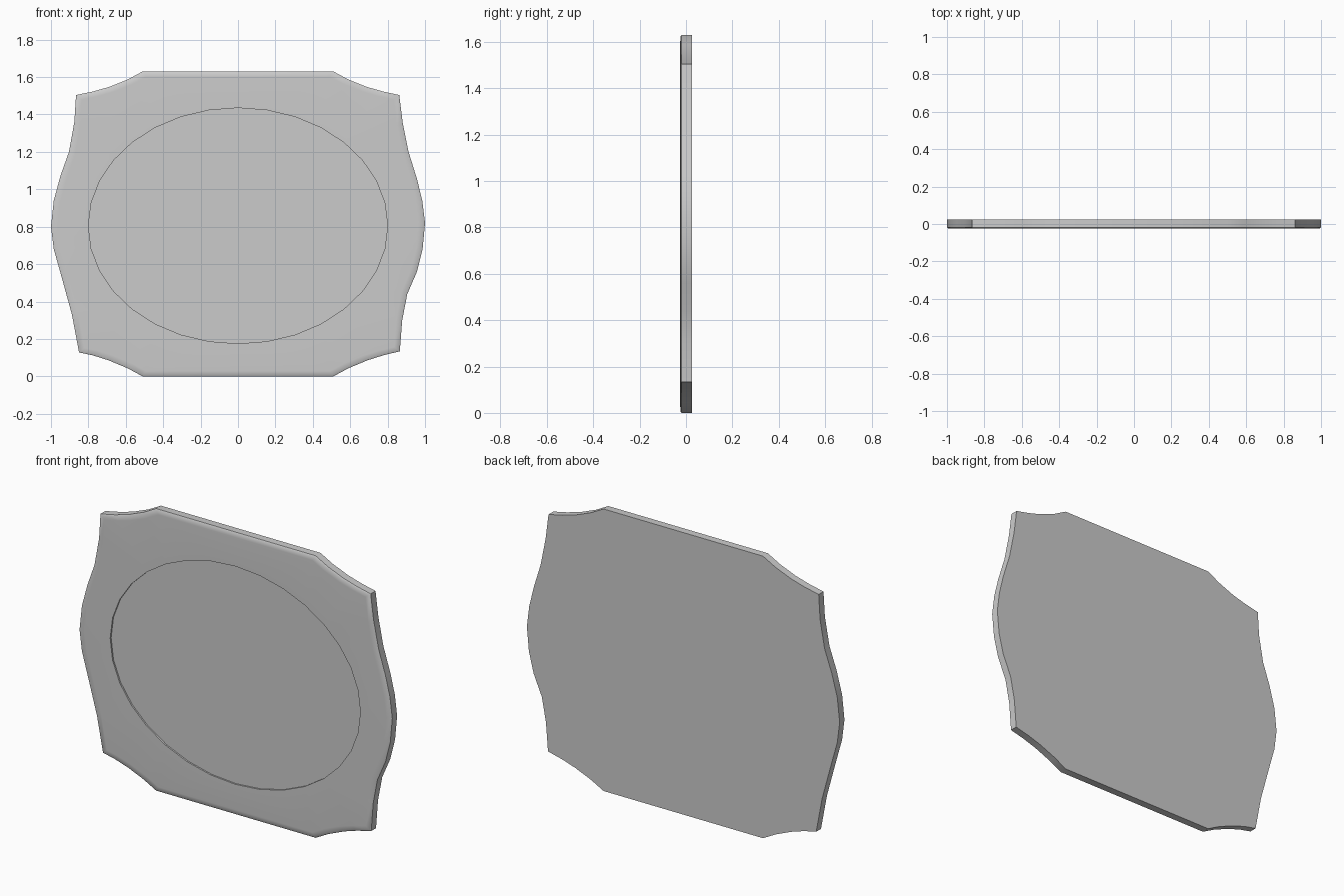
import bpy, bmesh, math

if "Cube" in bpy.data.objects:
    bpy.data.objects.remove(bpy.data.objects["Cube"])

CZ = 0.815          # outline centre height
BACK, FRONT = 0.025, -0.025

# Outline, clockwise from the top right
right = [(0.51, 1.63), (0.59, 1.587), (0.69, 1.547), (0.775, 1.523), (0.862, 1.504),
         (0.88, 1.36), (0.912, 1.2), (0.957, 1.055), (0.985, 0.94), (1.0, 0.82),
         (0.987, 0.68), (0.957, 0.56), (0.905, 0.44), (0.878, 0.3), (0.865, 0.134),
         (0.775, 0.112), (0.69, 0.085), (0.59, 0.043), (0.51, 0.0)]
left = [(-0.51, 0.0), (-0.59, 0.043), (-0.69, 0.085), (-0.775, 0.112), (-0.85, 0.128),
        (-0.888, 0.33), (-0.94, 0.52), (-0.985, 0.68), (-1.0, 0.8), (-0.985, 0.94),
        (-0.95, 1.07), (-0.904, 1.2), (-0.875, 1.36), (-0.866, 1.504),
        (-0.775, 1.523), (-0.69, 1.547), (-0.59, 1.587), (-0.51, 1.63)]
outline = right + left
oval = [(0.8 * math.cos(2 * math.pi * i / 32), 0.805 + 0.63 * math.sin(2 * math.pi * i / 32))
        for i in range(32)]

bm = bmesh.new()


def loop(pts, y, s=1.0):
    return [bm.verts.new((x * s, y, CZ + (z - CZ) * s)) for x, z in pts]


def bridge(a, b):
    for i in range(len(a)):
        j = (i + 1) % len(a)
        bm.faces.new((a[i], a[j], b[j], b[i]))


def ring_edges(vs):
    return [bm.edges.get((vs[i - 1], vs[i])) for i in range(len(vs))]


# Back, rim and softly rounded front edge
rings = [loop(outline, BACK), loop(outline, -0.019),
         loop(outline, -0.0235, 0.993), loop(outline, FRONT, 0.965)]
bm.faces.new(rings[0])
for a, b in zip(rings, rings[1:]):
    bridge(a, b)

# Recessed oval panel
lip, floor = loop(oval, FRONT), loop(oval, -0.016)
bridge(lip, floor)
bm.faces.new(floor)

# Flat front frame between edge and oval
bmesh.ops.triangle_fill(bm, use_beauty=True, use_dissolve=False,
                        edges=ring_edges(rings[-1]) + ring_edges(lip))
bmesh.ops.recalc_face_normals(bm, faces=bm.faces[:])

mesh = bpy.data.meshes.new("plaque")
bm.to_mesh(mesh)
bm.free()
obj = bpy.data.objects.new("plaque", mesh)
bpy.context.collection.objects.link(obj)
bpy.context.view_layer.objects.active = obj
obj.select_set(True)
bpy.ops.object.shade_smooth_by_angle(angle=math.radians(35))
